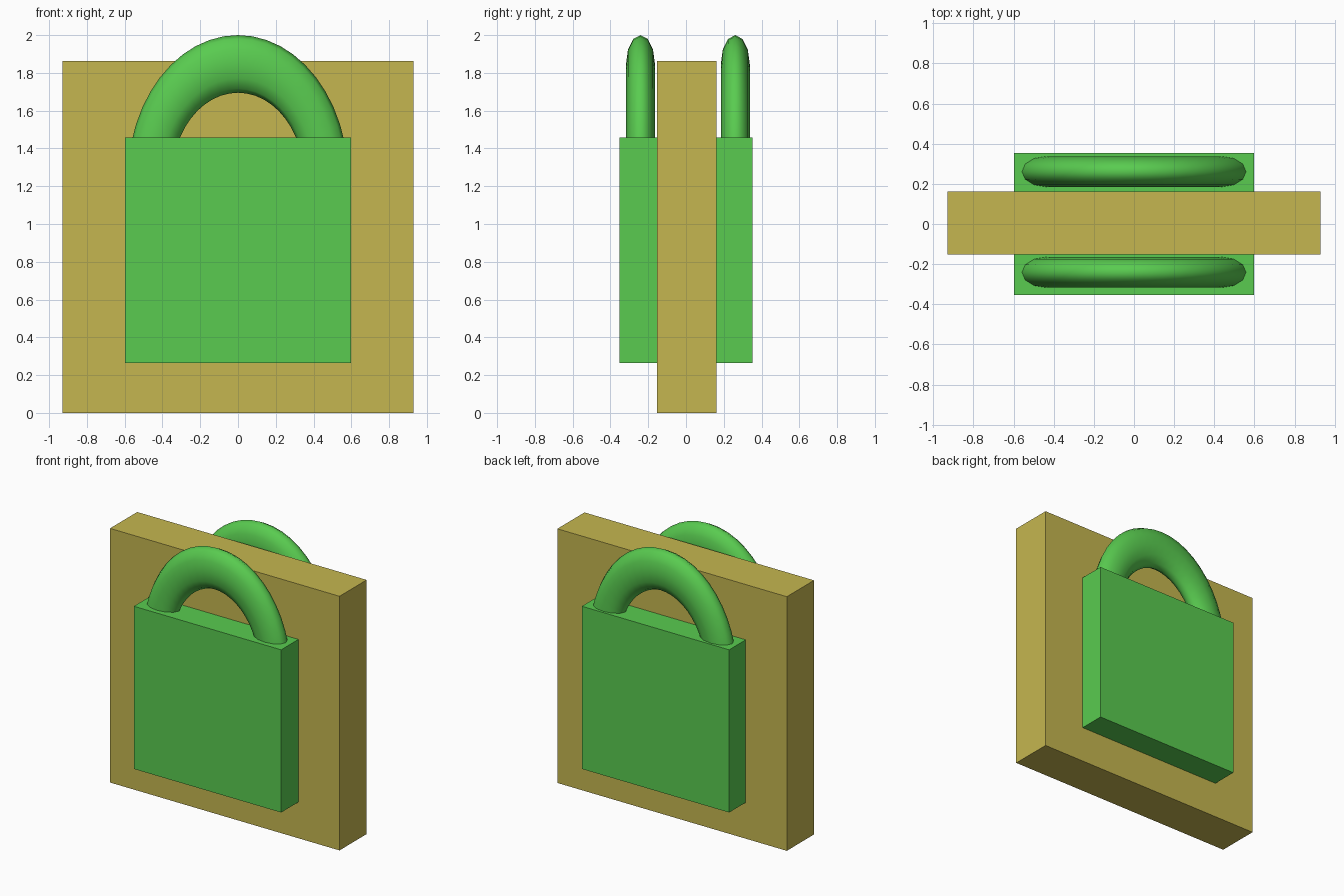
import bpy
from math import pi

if "Cube" in bpy.data.objects:
    bpy.data.objects.remove(bpy.data.objects["Cube"])


def material(name, colour):
    mat = bpy.data.materials.new(name)
    mat.diffuse_color = (*colour, 1)
    mat.use_nodes = True
    mat.node_tree.nodes["Principled BSDF"].inputs["Base Color"].default_value = mat.diffuse_color
    return mat


GREEN = material("green", (0.1, 0.6, 0.08))
TAN = material("tan", (0.56, 0.47, 0.08))


def box(name, lo, hi, mat):
    centre = [(a + b) / 2 for a, b in zip(lo, hi)]
    bpy.ops.mesh.primitive_cube_add(size=1, location=centre)
    ob = bpy.context.object
    ob.name = name
    ob.scale = [b - a for a, b in zip(lo, hi)]
    bpy.ops.object.transform_apply(location=False, rotation=False, scale=True)
    ob.data.materials.append(mat)


def shackle(name, y):
    # Flattened, slightly tall ring whose lower half sits inside the lock body
    bpy.ops.mesh.primitive_torus_add(major_radius=1, minor_radius=0.25,
                                     major_segments=48, minor_segments=12,
                                     location=(0, y, 1.2375), rotation=(pi / 2, 0, 0))
    ob = bpy.context.object
    ob.name = name
    ob.scale = (0.584 / 1.25, 0.7625 / 1.25, 0.0765 / 0.25)
    bpy.ops.object.transform_apply(location=False, rotation=True, scale=True)
    bpy.ops.object.shade_smooth()
    ob.data.materials.append(GREEN)


# Backing board
box("board", (-0.93, -0.153, 0), (0.93, 0.161, 1.862), TAN)

# A padlock on each face of the board
for side, y0, y1, ys in (("front", -0.353, -0.153, -0.241),
                         ("back", 0.161, 0.353, 0.261)):
    box(side + "_lock_body", (-0.597, y0, 0.265), (0.597, y1, 1.457), GREEN)
    shackle(side + "_shackle", ys)
